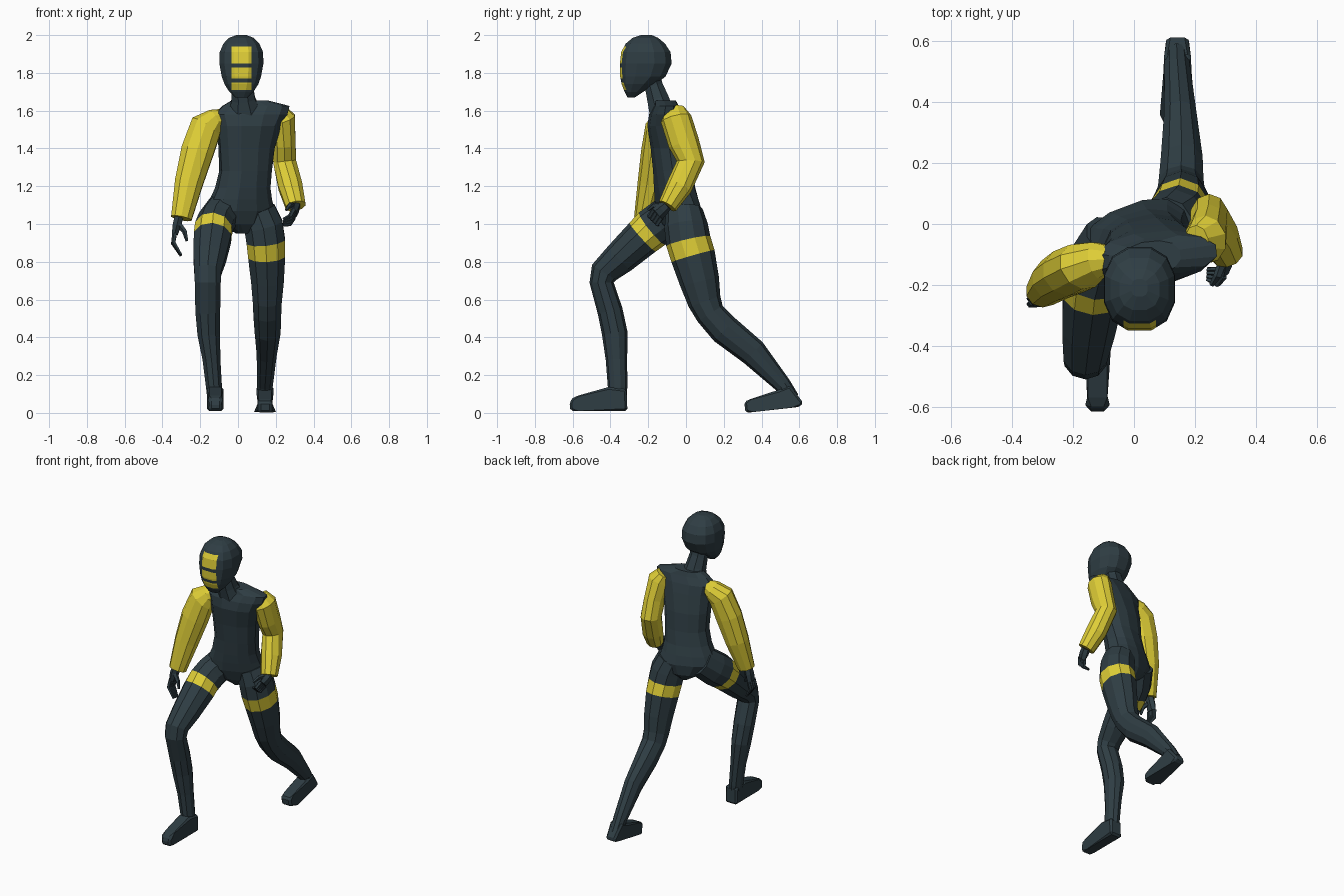
import bpy, bmesh, math
from mathutils import Vector


def material(name, rgb):
    m = bpy.data.materials.new(name)
    m.diffuse_color = (*rgb, 1)
    return m


DARK = material("dark slate", (0.028, 0.047, 0.057))
YELLOW = material("yellow", (0.74, 0.62, 0.038))


def finish(name, bm, mats):
    bmesh.ops.recalc_face_normals(bm, faces=bm.faces)
    me = bpy.data.meshes.new(name)
    bm.to_mesh(me)
    bm.free()
    for m in mats:
        me.materials.append(m)
    ob = bpy.data.objects.new(name, me)
    bpy.context.collection.objects.link(ob)
    return ob


def power(c, e):
    return math.copysign(abs(c) ** (2 / e), c)


def loft(name, rings, sides=8, mats=(DARK,), bands=(), side_dir=(1, 0, 0), level=False, e=2.0, build=True, grow=1.0):
    """Tube through rings (x, y, z, width radius, depth radius), capped."""
    bm = bmesh.new()
    pts = [Vector(r[:3]) for r in rings]
    loops = []
    for i, r in enumerate(rings):
        a, b = pts[max(i - 1, 0)], pts[min(i + 1, len(pts) - 1)]
        t = (pts[i] - a).normalized() + (b - pts[i]).normalized()
        t = Vector((0, 0, 1)) if level else t.normalized()
        yaw = r[5] if len(r) > 5 else 0
        u = Vector((math.cos(yaw), math.sin(yaw), 0)) if level else Vector(side_dir)
        u = (u - t * u.dot(t)).normalized()
        v = t.cross(u)
        loop = []
        for k in range(sides):
            w = 2 * math.pi * (k + 0.5) / sides
            loop.append(bm.verts.new(pts[i] + (u * r[3] * power(math.cos(w), e)
                                               + v * r[4] * power(math.sin(w), e)) * grow))
        loops.append(loop)
    for i in range(len(loops) - 1):
        for k in range(sides):
            j = (k + 1) % sides
            f = bm.faces.new((loops[i][k], loops[i][j], loops[i + 1][j], loops[i + 1][k]))
            f.material_index = 1 if i in bands else 0
    bm.faces.new(loops[0])
    bm.faces.new(loops[-1])
    return finish(name, bm, mats) if build else bm


def foot(name, x, half, profile):
    """Side profile extruded across x, with narrowed ends and softened edges."""
    bm = bmesh.new()
    lo, hi = min(p[0] for p in profile), max(p[0] for p in profile)

    def width(y):
        near_end = y < lo + 0.02 or (hi > 0.5 and y > hi - 0.02)
        return half * (0.75 if near_end else 1)

    sidesets = [[bm.verts.new((x + s * width(y), y, z)) for y, z in profile] for s in (-1, 1)]
    n = len(profile)
    for s in sidesets:
        bm.faces.new(s)
    for k in range(n):
        j = (k + 1) % n
        bm.faces.new((sidesets[0][k], sidesets[0][j], sidesets[1][j], sidesets[1][k]))
    ob = finish(name, bm, [DARK])
    bev = ob.modifiers.new("soft edges", 'BEVEL')
    bev.width, bev.segments = 0.012, 1


# Torso: pelvis twisted against the shoulders
loft("torso", [
    (0.02, -0.03, 0.95, 0.025, 0.05, 0.35),
    (0.015, -0.03, 1.00, 0.12, 0.09, 0.38),
    (0.01, -0.04, 1.07, 0.190, 0.108, 0.36),
    (0.015, -0.05, 1.13, 0.168, 0.108, 0.32),
    (0.025, -0.06, 1.19, 0.148, 0.104, 0.28),
    (0.04, -0.07, 1.28, 0.140, 0.100, 0.22),
    (0.045, -0.083, 1.40, 0.150, 0.100, 0.18),
    (0.06, -0.105, 1.52, 0.172, 0.097, 0.12),
    (0.068, -0.108, 1.58, 0.198, 0.084, 0.10),
    (0.095, -0.105, 1.625, 0.182, 0.064, 0.10),
    (0.06, -0.11, 1.655, 0.095, 0.054, 0.10)], 12, level=True, e=2.3)

# Neck
loft("neck", [(0.035, -0.125, 1.58, 0.10, 0.072), (0.028, -0.148, 1.66, 0.068, 0.062),
              (0.022, -0.17, 1.73, 0.060, 0.052), (0.02, -0.19, 1.80, 0.060, 0.052)], 8)

# Head with inset-cut face panels
HEAD = [(1.67, -.310, -.27, .035), (1.70, -.327, -.225, .066), (1.74, -.343, -.16, .092),
        (1.78, -.352, -.105, .107), (1.85, -.354, -.072, .12), (1.91, -.347, -.078, .118),
        (1.955, -.322, -.108, .098), (1.985, -.285, -.145, .068), (2.0, -.24, -.18, .028)]
bm = loft("head", [(0.018, (a + b) / 2, z, w, (b - a) / 2) for z, a, b, w in HEAD], 12, level=True, e=2.4, build=False)
PANELS = [(1.71, 1.75), (1.77, 1.828), (1.85, 1.94)]
cuts = [((x, 0, 0), (1, 0, 0)) for x in (-0.035, 0.072)]
cuts += [((0, 0, z), (0, 0, 1)) for p in PANELS for z in p]
for co, no in cuts:
    bmesh.ops.bisect_plane(bm, geom=bm.verts[:] + bm.edges[:] + bm.faces[:], plane_co=co, plane_no=no)
for f in bm.faces:
    c = f.calc_center_median()
    if c.y < -0.27 and -0.035 < c.x < 0.072 and any(a < c.z < b for a, b in PANELS):
        f.material_index = 1
finish("head", bm, [DARK, YELLOW])

# Front leg and rear leg, each with a thigh band
loft("front_leg", [
    (-0.07, -0.05, 1.08, 0.095, 0.10), (-0.115, -0.125, 1.015, 0.098, 0.108), (-0.13, -0.18, 0.975, 0.100, 0.107),
    (-0.135, -0.23, 0.93, 0.101, 0.100), (-0.15, -0.35, 0.82, 0.088, 0.086),
    (-0.16, -0.432, 0.745, 0.073, 0.074), (-0.16, -0.447, 0.69, 0.070, 0.062),
    (-0.16, -0.402, 0.54, 0.067, 0.065), (-0.155, -0.377, 0.42, 0.061, 0.066),
    (-0.14, -0.368, 0.28, 0.048, 0.055), (-0.127, -0.362, 0.135, 0.043, 0.050),
    (-0.122, -0.36, 0.05, 0.038, 0.042)], 10, (DARK, YELLOW), bands=(2,), grow=1.03)
loft("rear_leg", [
    (0.105, -0.01, 1.07, 0.095, 0.095), (0.135, 0.0, 0.99, 0.105, 0.112), (0.147, 0.012, 0.91, 0.104, 0.116),
    (0.152, 0.037, 0.83, 0.100, 0.115), (0.156, 0.072, 0.695, 0.088, 0.102),
    (0.155, 0.098, 0.59, 0.078, 0.086), (0.155, 0.128, 0.525, 0.075, 0.076),
    (0.157, 0.205, 0.44, 0.070, 0.080), (0.152, 0.355, 0.32, 0.054, 0.072),
    (0.142, 0.51, 0.15, 0.043, 0.044), (0.14, 0.56, 0.075, 0.038, 0.040)],
    10, (DARK, YELLOW), bands=(2,), grow=1.03)

# Feet
foot("front_foot", -0.12, 0.044, [(-.31, .01), (-.315, .125), (-.41, .137), (-.57, .092), (-.60, .078), (-.617, .055),
                                  (-.612, .01), (-.57, .01)])
foot("rear_foot", 0.143, 0.046, [(.62, .055), (.607, .033), (.56, .027), (.36, .005), (.315, .0), (.308, .058),
                                 (.34, .073), (.49, .122), (.55, .145)])

# Sleeves
loft("right_arm", [
    (-0.08, -0.115, 1.565, 0.045, 0.045), (-0.12, -0.12, 1.55, 0.060, 0.062),
    (-0.17, -0.138, 1.51, 0.088, 0.076), (-0.215, -0.157, 1.385, 0.088, 0.078),
    (-0.26, -0.182, 1.22, 0.076, 0.072), (-0.30, -0.224, 1.03, 0.056, 0.050)], 10, (YELLOW,), grow=1.03)
loft("left_arm", [
    (0.205, -0.06, 1.605, 0.045, 0.055), (0.235, -0.052, 1.555, 0.070, 0.080),
    (0.245, -0.012, 1.43, 0.061, 0.080), (0.247, 0.025, 1.33, 0.062, 0.072),
    (0.277, -0.035, 1.20, 0.065, 0.067), (0.305, -0.098, 1.095, 0.054, 0.050)], 10, (YELLOW,), grow=1.03)


# Hands: palm, four curled fingers and a thumb
def hand(side, wrist, knuckle, mid, tip, spread, thumb):
    w, k, m, t, s = (Vector(v) for v in (wrist, knuckle, mid, tip, spread))
    loft(side + "_palm", [(*w, 0.026, 0.028), (*(w.lerp(k, 0.5)), 0.026, 0.036), (*k, 0.018, 0.038)], 6)
    for i in range(4):
        o = s * (i - 1.5)
        loft(f"{side}_finger_{i + 1}", [(*(k + o), 0.013, 0.013), (*(m + o), 0.012, 0.012),
                                        (*(t + o * 0.8), 0.007, 0.007)], 5)
    a, b, c = thumb
    loft(side + "_thumb", [(*a, 0.016, 0.016), (*b, 0.014, 0.014), (*c, 0.008, 0.008)], 5)


hand("right", (-.312, -.222, 1.04), (-.335, -.228, .945), (-.342, -.236, .90), (-.302, -.245, .835), (0, -.018, .003),
     ((-.315, -.235, 1.0), (-.282, -.25, .96), (-.270, -.255, .91)))
hand("left", (.305, -.10, 1.10), (.295, -.15, 1.055), (.275, -.175, 1.02), (.24, -.165, 1.01), (0, -.014, .014),
     ((.29, -.13, 1.10), (.275, -.17, 1.10), (.255, -.20, 1.075)))
